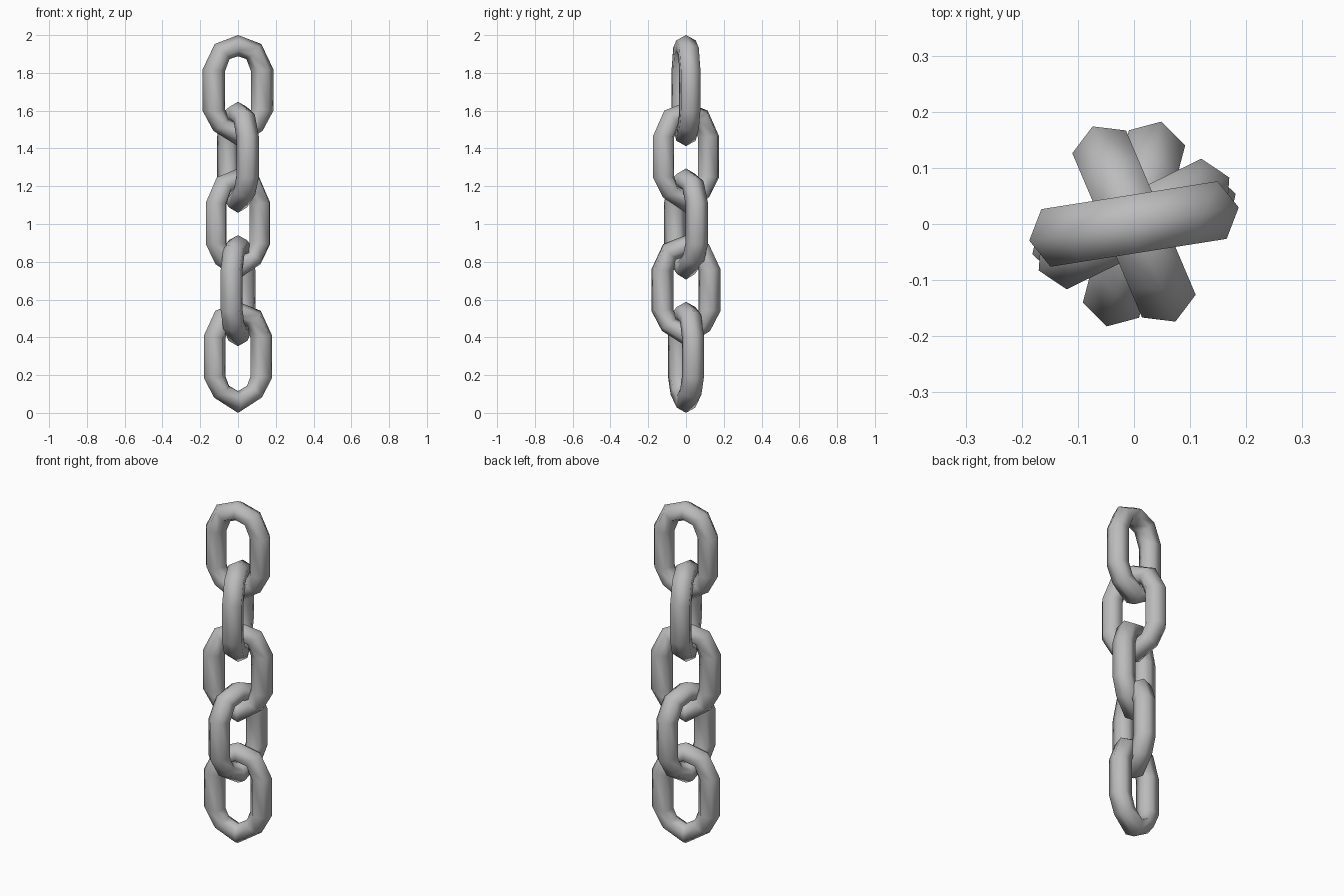
import bpy
import bmesh
import math
from mathutils import Vector, Matrix

cube = bpy.data.objects.get("Cube")
if cube:
    bpy.data.objects.remove(cube, do_unlink=True)

steel = bpy.data.materials.new("grey_steel")
steel.use_nodes = True
steel.diffuse_color = (0.5, 0.5, 0.5, 1)
steel.node_tree.nodes["Principled BSDF"].inputs["Base Color"].default_value = (0.5, 0.5, 0.5, 1)

PITCH = 0.353       # height step between links
TUBE = 0.06         # radius of the six-sided bar
SIDES = 6

# Half of a link, top to bottom: outer (x, z) and inner (x, z)
HALF = [
    ((0, 0.588), (0, 0.476)),
    ((0.125, 0.541), (0.045, 0.461)),
    ((0.189, 0.408), (0.069, 0.398)),
    ((0.189, 0.186), (0.069, 0.194)),
    ((0.132, 0.081), (0.05, 0.144)),
    ((0, 0), (0, 0.115)),
]
# Mirror the two shoulders and sides to close the loop
LOOP = HALF + [((-o[0], o[1]), (-i[0], i[1])) for o, i in HALF[-2:0:-1]]


def make_link(name, z, degrees):
    """Closed loop of hexagonal rings, turned about the vertical axis."""
    bm = bmesh.new()
    rings = []
    for outer, inner in LOOP:
        o = Vector((outer[0], 0, outer[1]))
        i = Vector((inner[0], 0, inner[1]))
        middle, reach = (o + i) / 2, (o - i) / 2
        ring = []
        for k in range(SIDES):
            a = math.tau * k / SIDES
            side = Vector((0, TUBE * math.sin(a), 0))
            ring.append(bm.verts.new(middle + reach * math.cos(a) + side))
        rings.append(ring)
    for n, ring in enumerate(rings):
        following = rings[(n + 1) % len(rings)]
        for k in range(SIDES):
            j = (k + 1) % SIDES
            bm.faces.new((ring[k], ring[j], following[j], following[k]))
    bmesh.ops.recalc_face_normals(bm, faces=bm.faces)
    for face in bm.faces:
        face.smooth = True
    turn = Matrix.Rotation(math.radians(degrees), 4, "Z")
    bm.transform(Matrix.Translation((0, 0, z)) @ turn)
    mesh = bpy.data.meshes.new(name)
    bm.to_mesh(mesh)
    bm.free()
    mesh.materials.append(steel)
    bpy.context.collection.objects.link(bpy.data.objects.new(name, mesh))


# Links from bottom to top, each roughly a quarter turn from the last
for n, degrees in enumerate((16.5, 75, 26, 113, 9)):
    make_link(f"chain_link_{n + 1}", n * PITCH, degrees)
